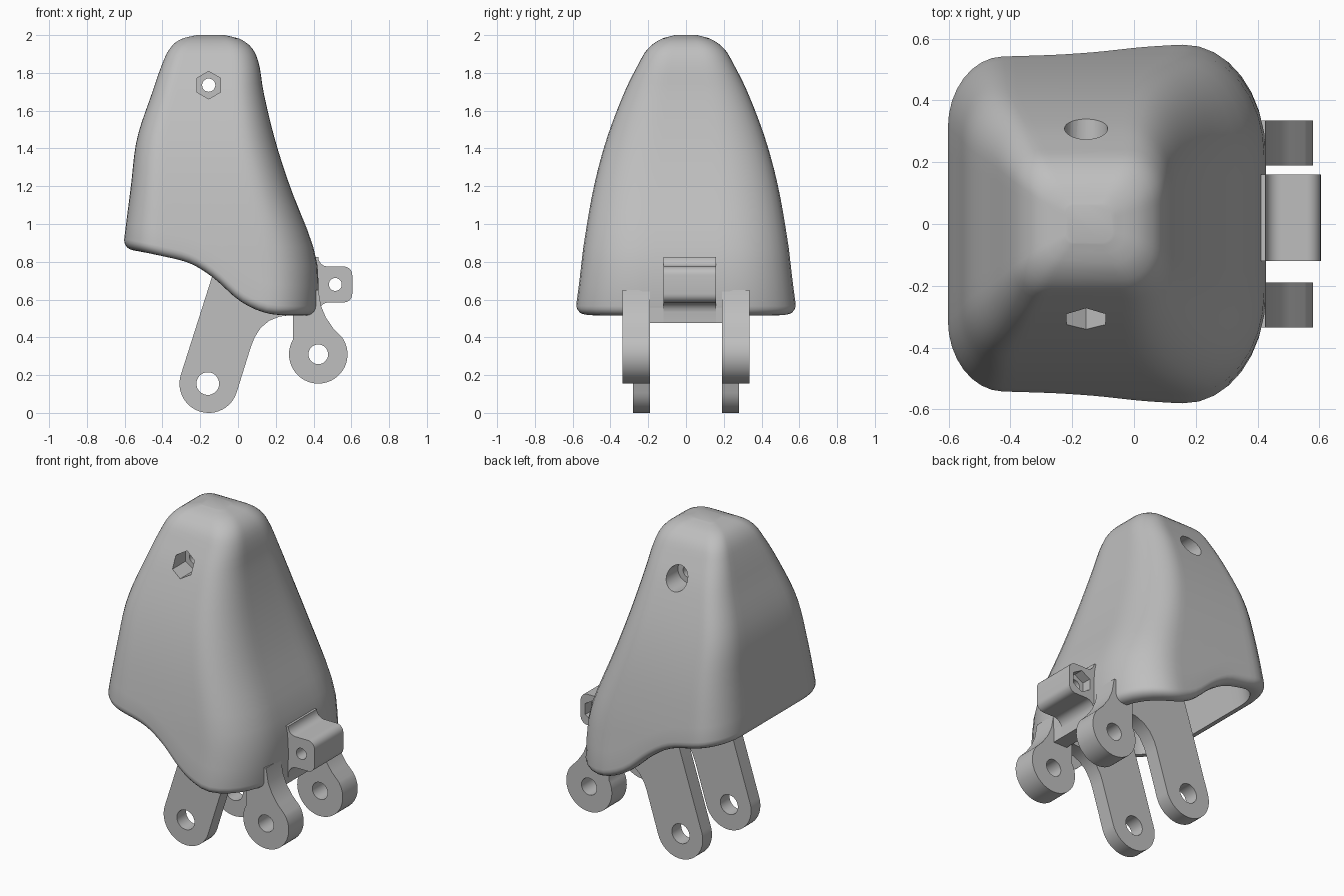
import bpy, bmesh
from math import sin, cos, pi, radians

if "Cube" in bpy.data.objects:
    bpy.data.objects.remove(bpy.data.objects["Cube"], do_unlink=True)

grey = bpy.data.materials.new("plain_grey")
grey.use_nodes = True
grey.diffuse_color = (0.52, 0.52, 0.52, 1)
grey.node_tree.nodes["Principled BSDF"].inputs["Base Color"].default_value = (0.52, 0.52, 0.52, 1)

TOP, CAVITY_TOP, WALL, LIP = 2.0, 1.6, 0.07, 0.05

# Shell sections: height, left edge, right edge, half depth
SECTIONS = [(0.45, -0.655, 0.425, 0.60), (0.6, -0.64, 0.425, 0.577), (0.75, -0.62, 0.425, 0.558),
            (0.9, -0.605, 0.392, 0.54), (1.2, -0.567, 0.275, 0.487), (1.45, -0.535, 0.195, 0.42),
            (1.7, -0.453, 0.135, 0.325), (1.85, -0.40, 0.11, 0.25), (1.93, -0.36, 0.075, 0.2),
            (1.98, -0.30, 0.01, 0.13), (2.0, -0.22, -0.07, 0.06)]

# Height of the wavy lower edge along x
RIM = [(-0.7, 0.885), (-0.605, 0.87), (-0.4, 0.83), (-0.25, 0.79), (-0.13, 0.715),
       (0.0, 0.60), (0.1, 0.545), (0.2, 0.52), (0.45, 0.515)]


def sample(table, t):
    """Smooth interpolation of a table keyed by its first column."""
    n = len(table)
    t = min(max(t, table[0][0]), table[-1][0])
    i = next(k for k in range(n - 1) if t <= table[k + 1][0])
    a, b = table[i], table[i + 1]
    p, q = table[max(i - 1, 0)], table[min(i + 2, n - 1)]
    d = b[0] - a[0]
    s = (t - a[0]) / d
    out = []
    for c in range(1, len(a)):
        m0 = (b[c] - p[c]) / (b[0] - p[0]) * d
        m1 = (q[c] - a[c]) / (q[0] - a[0]) * d
        out.append(a[c] * (2*s**3 - 3*s**2 + 1) + m0 * (s**3 - 2*s**2 + s)
                   + b[c] * (3*s**2 - 2*s**3) + m1 * (s**3 - s**2))
    return out


def columns():
    """Perimeter parameters: corner sign x, sign y, corner angle, blend to next corner."""
    corners = [(1, 1, 0), (-1, 1, 90), (-1, -1, 180), (1, -1, 270)]
    cols = []
    for k, (sx, sy, a0) in enumerate(corners):
        cols += [(k, radians(a0 + 90 * j / 8), 0) for j in range(9)]
        steps = 14 if k % 2 == 0 else 8
        cols += [(k, radians(a0 + 90), j / steps) for j in range(1, steps)]
    return corners, cols


CORNERS, COLS = columns()


def corner_point(k, ang, z, inset):
    xl, xr, h = sample(SECTIONS, z)
    xl, xr, h = xl + inset, xr - inset, h - inset
    half = (xr - xl) / 2
    sx, sy, _ = CORNERS[k]
    rx, ry = (half * 0.5, h * 0.6) if sx > 0 else (half * 0.36, h * 0.42)
    cx = xr - rx if sx > 0 else xl + rx
    return cx + rx * cos(ang), sy * (h - ry) + ry * sin(ang)


def shell_point(col, z, inset):
    k, ang, f = col
    x, y = corner_point(k, ang, z, inset)
    if f:
        x2, y2 = corner_point((k + 1) % 4, ang, z, inset)
        x, y = x + (x2 - x) * f, y + (y2 - y) * f
    return x, y


def rim_height(col, inset):
    z = 0.7
    for _ in range(25):
        z = sample(RIM, shell_point(col, z, inset)[0])[0]
    return z


def finish(obj, angle=35):
    if not obj.data.materials:
        obj.data.materials.append(grey)
    bpy.ops.object.select_all(action='DESELECT')
    obj.select_set(True)
    bpy.context.view_layer.objects.active = obj
    bpy.ops.object.convert(target='MESH')
    bpy.ops.object.shade_smooth_by_angle(angle=radians(angle))
    return obj


# Hollow shell: outer rows, rounded lip, inner rows
bm = bmesh.new()
rows = []


def add_row(inset, height):
    row = []
    for col in COLS:
        z = height(rim_height(col, inset))
        row.append(bm.verts.new((*shell_point(col, z, inset), z)))
    rows.append(row)


for i in range(27):
    s = (i / 26) ** 2
    add_row(0, lambda b: TOP + (b + LIP - TOP) * s)
for i in range(1, 6):
    a = i / 5 * pi / 2
    add_row(LIP * (1 - cos(a)), lambda b: b + LIP * (1 - sin(a)))
for i in range(9):
    add_row(WALL, lambda b: b + (CAVITY_TOP - b) * i / 8)
for r0, r1 in zip(rows, rows[1:]):
    for j in range(len(COLS)):
        n = (j + 1) % len(COLS)
        bm.faces.new((r0[j], r1[j], r1[n], r0[n]))
bm.faces.new(rows[0])
bm.faces.new(rows[-1])
bmesh.ops.recalc_face_normals(bm, faces=bm.faces)
mesh = bpy.data.meshes.new("shell")
bm.to_mesh(mesh)
bm.free()
shell = bpy.data.objects.new("shell", mesh)
bpy.context.collection.objects.link(shell)
mesh.materials.append(grey)

# Cross bolt bore, hexagonal nut pocket at the front, round counterbore at the back
cutters = []
for name, sides, r, y0, y1 in [("bolt_bore", 24, 0.035, -0.8, 0.8),
                               ("nut_pocket", 6, 0.073, -0.8, -0.2),
                               ("head_pocket", 32, 0.07, 0.2, 0.8)]:
    bpy.ops.mesh.primitive_cylinder_add(vertices=sides, radius=r, depth=y1 - y0,
                                        location=(-0.155, (y0 + y1) / 2, 1.735),
                                        rotation=(pi / 2, 0, 0))
    cutter = bpy.context.object
    cutter.name = name
    cutter.hide_render = True
    cutter.data.materials.append(grey)
    mod = shell.modifiers.new(name, 'BOOLEAN')
    mod.operation, mod.solver, mod.object = 'DIFFERENCE', 'EXACT', cutter
    cutters.append(cutter)
finish(shell)
for cutter in cutters:
    bpy.data.objects.remove(cutter, do_unlink=True)


def arc(cx, cz, r, a0, a1, n):
    return [(cx + r * cos(radians(a0 + (a1 - a0) * i / n)),
             cz + r * sin(radians(a0 + (a1 - a0) * i / n))) for i in range(n + 1)]


def circle(cx, cz, r, sides=32, turn=0):
    return arc(cx, cz, r, turn, turn + 360, sides)[:-1]


def plate(name, y0, y1, *loops):
    """Flat plate in the xz plane; the loops after the first are holes."""
    cu = bpy.data.curves.new(name, 'CURVE')
    cu.dimensions, cu.fill_mode, cu.extrude = '2D', 'BOTH', (y1 - y0) / 2
    for pts in loops:
        sp = cu.splines.new('POLY')
        sp.points.add(len(pts) - 1)
        for p, (x, z) in zip(sp.points, pts):
            p.co = (x, z, 0, 1)
        sp.use_cyclic_u = True
    obj = bpy.data.objects.new(name, cu)
    bpy.context.collection.objects.link(obj)
    obj.rotation_euler.x = pi / 2
    obj.location.y = (y0 + y1) / 2
    return finish(obj)


# Outlines of the long legs, the short round lugs and the front hinge
leg = (arc(-0.155, 0.155, 0.155, 162, 342, 24)
       + [(0.07, 0.355), (0.088, 0.4), (0.12, 0.45), (0.165, 0.488), (0.22, 0.51), (0.3, 0.52),
          (0.39, 0.53), (0.38, 0.8), (0.2, 0.98), (-0.055, 0.98)])
lug = (arc(0.425, 0.31, 0.155, 150, 395, 32)
       + [(0.505, 0.447), (0.465, 0.505), (0.44, 0.565), (0.425, 0.65), (0.36, 0.65), (0.29, 0.6)])
hinge = ([(0.37, 0.475), (0.424, 0.475), (0.427, 0.535)] + arc(0.482, 0.53, 0.055, 170, 90, 6)
         + arc(0.56, 0.63, 0.045, -90, 0, 6) + arc(0.56, 0.73, 0.045, 0, 90, 6)
         + arc(0.475, 0.825, 0.05, 270, 180, 6) + [(0.37, 0.825)])

for side, word in ((1, "back"), (-1, "front")):
    y0, y1 = sorted((side * 0.19, side * 0.28))
    plate(word + "_leg", y0, y1, leg, circle(-0.16, 0.155, 0.06))
    y0, y1 = sorted((side * 0.19, side * 0.335))
    plate(word + "_round_lug", y0, y1, lug, circle(0.425, 0.31, 0.052))

# Hinge block with a hexagonal nut pocket on its back side
plate("hinge_block", -0.12, 0.1, hinge, circle(0.515, 0.68, 0.034))
plate("hinge_nut_pocket", 0.1, 0.16, hinge, circle(0.515, 0.68, 0.068, 6, 30))

# Bridge joining the two lugs below the hinge
plate("lug_bridge", -0.19, 0.19, [(0.33, 0.475), (0.424, 0.475), (0.424, 0.7), (0.33, 0.7)])
